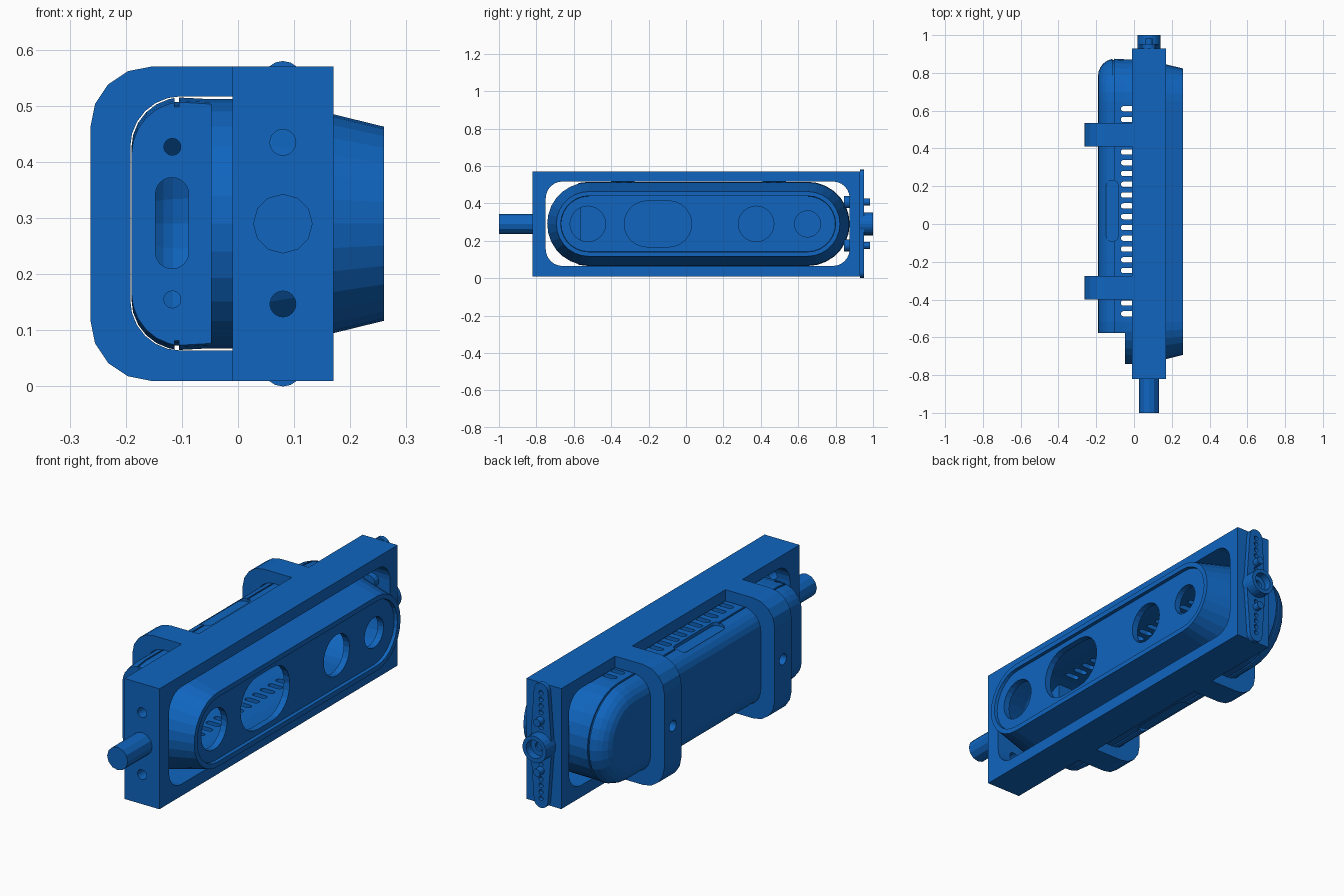
import bpy, bmesh
from math import sin, cos, pi

if "Cube" in bpy.data.objects:
    bpy.data.objects.remove(bpy.data.objects["Cube"])

MID_Z, AXLE_X = 0.29, 0.08
blue = bpy.data.materials.new("blue_plastic")
blue.diffuse_color = (0.005, 0.13, 0.52, 1)
blue.use_nodes = True
blue.node_tree.nodes["Principled BSDF"].inputs["Base Color"].default_value = blue.diffuse_color


# ---------- outlines ----------
def rrect(u0, u1, v0, v1, r, n=6):
    """Rounded rectangle outline, n segments per corner."""
    pts = []
    for cu, cv, a0 in ((u1 - r, v1 - r, 0), (u0 + r, v1 - r, pi / 2),
                       (u0 + r, v0 + r, pi), (u1 - r, v0 + r, 1.5 * pi)):
        for i in range(n + 1):
            a = a0 + i * pi / 2 / n
            p = (cu + r * cos(a), cv + r * sin(a))
            if all(abs(p[0] - q[0]) + abs(p[1] - q[1]) > 1e-5 for q in pts):
                pts.append(p)
    return pts


def circle(u, v, r, n=6):
    return rrect(u - r, u + r, v - r, v + r, r, n)


def u_shape(x_open, x_back, z0, z1, r, n):
    """Open U outline, from the upper open end round to the lower one."""
    pts = [(x_open, z1)]
    for cz, a0 in ((z1 - r, pi / 2), (z0 + r, pi)):
        for i in range(n + 1):
            a = a0 + i * pi / 2 / n
            pts.append((x_back + r + r * cos(a), cz + r * sin(a)))
    return pts + [(x_open, z0)]


# ---------- solids ----------
def place(axis, u, v, w):
    return {'x': (w, u, v), 'y': (u, w, v), 'z': (u, v, w)}[axis]


def solid(name, stacks):
    """Each stack is a list of rings (3D points) skinned and capped."""
    bm = bmesh.new()
    for rings in stacks:
        vs = [[bm.verts.new(p) for p in ring] for ring in rings]
        for a, b in zip(vs, vs[1:]):
            for i in range(len(a)):
                j = (i + 1) % len(a)
                bm.faces.new((a[i], a[j], b[j], b[i]))
        bm.faces.new(vs[0])
        bm.faces.new(vs[-1])
    bmesh.ops.recalc_face_normals(bm, faces=bm.faces)
    me = bpy.data.meshes.new(name)
    bm.to_mesh(me)
    bm.free()
    me.materials.append(blue)
    ob = bpy.data.objects.new(name, me)
    bpy.context.collection.objects.link(ob)
    return ob


def prisms(name, axis, outlines, w0, w1):
    return solid(name, [[[place(axis, u, v, w) for u, v in o] for w in (w0, w1)]
                        for o in outlines])


def cut(ob, cutter):
    cutter.hide_render = True
    m = ob.modifiers.new("cut", 'BOOLEAN')
    m.operation, m.solver, m.object = 'DIFFERENCE', 'EXACT', cutter
    bpy.context.view_layer.objects.active = ob
    bpy.ops.object.modifier_apply(modifier=m.name)
    bpy.data.objects.remove(cutter)


def pill(name, profile):
    """Stadium-shaped loft along x from (x, radius) pairs."""
    return solid(name, [[[(x, y, z) for y, z in
                          rrect(-0.52 - r, 0.65 + r, MID_Z - r, MID_Z + r, r, 7)]
                         for x, r in profile]])


def fillet(x_back, r_full, f, n=6):
    return [(x_back + f - f * cos(i * pi / 2 / n), r_full - f + f * sin(i * pi / 2 / n))
            for i in range(n + 1)]


# ---------- frame with rounded opening and screw holes ----------
frame = prisms("frame", 'x', [rrect(-0.82, 0.93, 0.01, 0.57, 0)], -0.01, 0.17)
cut(frame, prisms("opening", 'x', [rrect(-0.75, 0.875, 0.065, 0.517, 0.09)], -0.1, 0.3))
cut(frame, prisms("end_holes", 'y', [circle(AXLE_X, z, 0.023) for z in (0.147, 0.435)],
                  -0.9, -0.7))

# ---------- two retaining straps ----------
strap_outline = (u_shape(-0.01, -0.263, 0.01, 0.57, 0.108, 4)
                 + u_shape(-0.01, -0.192, 0.064, 0.517, 0.09, 6)[::-1])
for name, y in (("rear_strap", 0.4725), ("front_strap", -0.3375)):
    strap = prisms(name, 'y', [strap_outline], y - 0.0625, y + 0.0625)
    cut(strap, prisms("strap_hole", 'x', [circle(y, MID_Z, 0.025)], -0.3, -0.15))

# ---------- pivot shaft ----------
prisms("pivot_shaft", 'y', [circle(AXLE_X, MID_Z, 0.053, 3)], -1.0, -0.80)

# ---------- sensor housing: hollow pill with a step at one end ----------
back = fillet(-0.19, 0.225, 0.09)
housing = pill("sensor_housing", back[:-1] + [
    (-0.113, 0.2240), (-0.113, 0.217), (-0.105, 0.217), (-0.105, 0.225), (-0.05, 0.222),
    (0.06, 0.222), (0.26, 0.173), (0.26, 0.15), (0.245, 0.148)] if back[-2][0] < -0.114 else
    back + [(-0.098, 0.217), (-0.09, 0.217), (-0.088, 0.224), (-0.05, 0.222),
            (0.06, 0.222), (0.26, 0.173), (0.26, 0.15), (0.245, 0.148)])
cut(housing, prisms("step", 'x', [rrect(-1, -0.578, -0.2, 0.8, 0)], -0.4, -0.048))
cavity = pill("cavity", fillet(-0.168, 0.2, 0.07) + [(0.06, 0.2), (0.215, 0.155)])
cut(cavity, prisms("step_inner", 'x', [rrect(-1, -0.562, -0.2, 0.8, 0)], -0.4, -0.03))
cut(housing, cavity)

# lens windows in the face
cut(housing, prisms("windows", 'x', [
    circle(-0.525, MID_Z, 0.095), circle(0.375, MID_Z, 0.095), circle(0.65, MID_Z, 0.07),
    rrect(-0.33, 0.03, 0.167, 0.413, 0.122)], 0.18, 0.4))
# cooling vents, top and bottom
vents = []
for i in range(20):
    y = -0.475 + i * 1.085 / 19
    vents.append(rrect(-0.07, 0.0, y - 0.014, y + 0.014, 0.0139, 3))
cut(housing, prisms("vents", 'z', vents, -0.1, 0.7))
# shallow pockets on the long edges
for z0, z1 in ((0.498, 0.6), (0.0, 0.082)):
    cut(housing, prisms("pocket", 'z', [rrect(-0.147, -0.085, -0.09, 0.23, 0.025)], z0, z1))
# cable socket and screw holes on the stepped end
cut(housing, prisms("socket", 'y', [
    rrect(-0.147, -0.088, 0.21, 0.372, 0.029),
    circle(-0.117, 0.427, 0.015), circle(-0.117, 0.155, 0.015)], -0.7, -0.54))

# ---------- servo horn ----------
def tip(z, a0):
    return [(AXLE_X + 0.036 * cos(a0 + i * pi / 8), z + 0.036 * sin(a0 + i * pi / 8))
            for i in range(9)]


horn = prisms("servo_horn", 'y', [tip(0.544, 0) + [(AXLE_X - 0.055, MID_Z)]
                                  + tip(0.036, pi) + [(AXLE_X + 0.055, MID_Z)]],
              0.93, 0.952)
dots = [circle(AXLE_X, MID_Z + s * d, 0.011, 3)
        for s in (-1, 1) for d in (0.085, 0.155, 0.185, 0.215, 0.245)]
cut(horn, prisms("horn_holes", 'y', dots, 0.935, 1.1))
hub = prisms("horn_hub", 'y', [circle(AXLE_X, MID_Z, 0.061)], 0.93, 1.0)
cut(hub, prisms("hub_recess", 'y', [circle(AXLE_X, MID_Z, 0.042)], 0.965, 1.1))
cut(hub, prisms("hub_bore", 'y', [circle(AXLE_X, MID_Z, 0.02)], 0.94, 1.1))

# ---------- screws joining the horn to the frame ----------
for name, z in (("upper_screw", 0.407), ("lower_screw", 0.175)):
    prisms(name, 'y', [circle(AXLE_X, z, 0.018, 4)], 0.86, 0.983)
    prisms(name + "_head", 'y', [circle(AXLE_X, z, 0.032, 4)], 0.845, 0.877)
